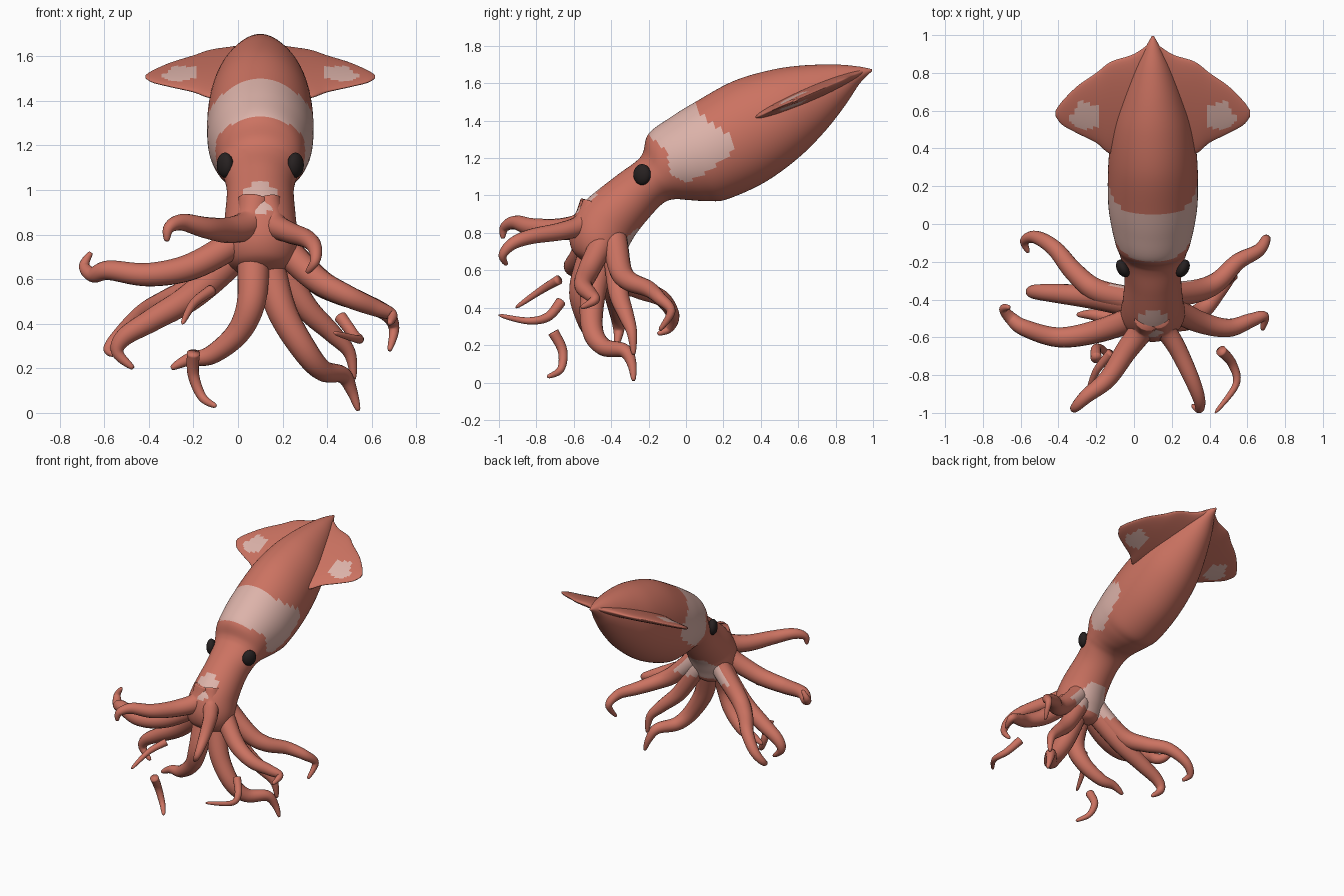
import bpy
import bmesh
from math import cos, sin, pi
from mathutils import Vector

cube = bpy.data.objects.get("Cube")
if cube:
    bpy.data.objects.remove(cube, do_unlink=True)

MID = 0.1  # the body sits slightly to its left of centre


def make_material(name, rgb):
    mat = bpy.data.materials.new(name)
    mat.use_nodes = True
    colour = (*rgb, 1)
    mat.diffuse_color = colour
    mat.node_tree.nodes["Principled BSDF"].inputs["Base Color"].default_value = colour
    return mat


CORAL = make_material("coral skin", (.60, .17, .12))
PALE = make_material("pale patch", (.72, .45, .40))
BLACK = make_material("dark eye", (.02, .015, .015))


def smooth(keys, steps):
    """Catmull-Rom interpolation through tuples of any length."""
    padded = [keys[0], *keys, keys[-1]]
    result = []
    for a, b, c, d in zip(padded, padded[1:], padded[2:], padded[3:]):
        for step in range(steps):
            t = step / steps
            result.append(tuple(
                q + t * ((r - p) + t * ((2*p - 5*q + 4*r - s) + t * (3*q - p - 3*r + s))) / 2
                for p, q, r, s in zip(a, b, c, d)))
    result.append(keys[-1])
    return result


def inside(u, v, polygon):
    """Even-odd test of a point against an outline."""
    hit = False
    for (a, b), (c, d) in zip(polygon, polygon[1:] + polygon[:1]):
        if (b > v) != (d > v) and u < a + (v - b) * (c - a) / (d - b):
            hit = not hit
    return hit


def loft(name, rings, sides, is_pale=None):
    """Skin elliptical rings, each a centre with two half-axis vectors."""
    bm = bmesh.new()
    loops = []
    for centre, first, second in rings:
        angles = [2 * pi * k / sides for k in range(sides)]
        loops.append([bm.verts.new(centre + first * cos(a) + second * sin(a)) for a in angles])
    for low, high in zip(loops, loops[1:]):
        for k in range(sides):
            n = (k + 1) % sides
            bm.faces.new((low[k], low[n], high[n], high[k]))
    bm.faces.new(loops[0])
    bm.faces.new(loops[-1])
    bmesh.ops.recalc_face_normals(bm, faces=bm.faces)
    for face in bm.faces:
        face.smooth = True
        if is_pale and is_pale(face.calc_center_median()):
            face.material_index = 1
    mesh = bpy.data.meshes.new(name)
    bm.to_mesh(mesh)
    bm.free()
    mesh.materials.append(CORAL)
    mesh.materials.append(PALE)
    obj = bpy.data.objects.new(name, mesh)
    bpy.context.collection.objects.link(obj)
    return obj


# Pale markings
BAND = [(-.3, 1.34), (-.21, 1.337), (-.1, 1.23), (-.08, 1.11), (-.01, 1.07), (.08, 1.1),
        (.25, 1.23), (.26, 1.3), (.15, 1.38), (.07, 1.45), (.05, 1.6)]
FIN_SPOT = [(.29, .51), (.29, .62), (.39, .66), (.42, .58), (.45, .57), (.42, .52), (.36, .5)]


def body_pale(p):
    side = abs(p.x - MID)
    brow = p.y < -.45 and (side / .08) ** 2 + ((p.z - .965) / .068) ** 2 < 1
    return brow or inside(p.y, p.z, BAND) or belly_pale(p)


def belly_pale(p):
    return p.y > -.38 and .65 < p.z < .82 and abs(p.x - MID) < .06 + (.82 - p.z)


def fin_pale(p):
    return inside(abs(p.x - MID), p.y, FIN_SPOT)


# Mantle and head: dorsal y, z, ventral y, z and half width
body_keys = [
    (-.54, .64, -.42, .60, .06),
    (-.61, .71, -.36, .62, .14),
    (-.62, .82, -.32, .70, .17),
    (-.56, .95, -.27, .79, .16),
    (-.38, 1.10, -.19, .89, .15),
    (-.27, 1.18, -.12, .96, .165),
    (-.23, 1.23, -.06, .98, .18),
    (-.20, 1.33, .02, .975, .20),
    (-.08, 1.42, .12, .97, .225),
    (.05, 1.50, .22, .98, .238),
    (.25, 1.61, .42, 1.07, .235),
    (.45, 1.67, .60, 1.20, .21),
    (.62, 1.695, .74, 1.34, .16),
    (.80, 1.70, .85, 1.48, .10),
    (.92, 1.69, .93, 1.60, .045),
    (.995, 1.675, .995, 1.665, .006),
]
body_rings = []
for ty, tz, by, bz, half in smooth(body_keys, 7):
    top, bottom = Vector((MID, ty, tz)), Vector((MID, by, bz))
    body_rings.append(((top + bottom) / 2, Vector((half, 0, 0)), (top - bottom) / 2))
loft("mantle_and_head", body_rings, 72, body_pale)

# Fins: distance from the middle, rear y, front y and half thickness
fin_keys = [
    (0, .42, .97, .04), (.1, .38, .90, .04), (.22, .37, .86, .032), (.3, .43, .80, .026),
    (.4, .48, .73, .018), (.48, .525, .65, .012), (.515, .57, .60, .005),
]
for side, label in ((1, "left"), (-1, "right")):
    fin_rings = []
    for out, y0, y1, thick in smooth(fin_keys, 6):
        y = (y0 + y1) / 2
        chord = Vector((0, 1, .43)) * (y1 - y0) / 2
        centre = Vector((MID + side * out, y, 1.42 + .43 * (y - .38)))
        fin_rings.append((centre, chord, Vector((0, -.4, .9)) * thick))
    loft(label + "_fin", fin_rings, 48, fin_pale)

# Eyes
for side, label in ((1, "left"), (-1, "right")):
    bpy.ops.mesh.primitive_uv_sphere_add(segments=24, ring_count=16, radius=1,
                                         location=(MID + side * .158, -.235, 1.112))
    eye = bpy.context.object
    eye.name = label + "_eye"
    eye.scale = (.033, .05, .056)
    eye.rotation_euler.z = -side * .5
    eye.data.materials.append(BLACK)
    bpy.ops.object.shade_smooth()


def tube(name, points, thickness, tip=.008, taper=.75):
    """Tapering limb along a smooth path."""
    path = [Vector(p) for p in smooth(points, 7)]
    across = Vector((.3, .5, .8))
    rings = []
    for i, p in enumerate(path):
        along = (path[min(i + 1, len(path) - 1)] - path[max(i - 1, 0)]).normalized()
        across = (across - along * across.dot(along)).normalized()
        radius = tip + thickness * (1 - i / (len(path) - 1)) ** taper
        rings.append((p, across * radius, along.cross(across) * radius))
    loft(name, rings, 16, belly_pale)


def arm(name, *points, thickness=.068):
    """Limb that grows out of the head crown."""
    x, y, z = points[0]
    root = ((x + MID) / 2, (y - .44) / 2, z + .1)
    tube(name, [root, *points], thickness)


# Arms on the right side
arm("right_rear_arm", (-.02, -.40, .72), (-.2, -.35, .56), (-.32, -.25, .5),
    (-.42, -.13, .45), (-.52, -.07, .36), (-.58, -.09, .29), (-.56, -.15, .26))
arm("right_side_arm", (-.02, -.42, .7), (-.2, -.39, .53), (-.38, -.37, .42),
    (-.51, -.36, .34), (-.54, -.36, .27), (-.47, -.37, .2), thickness=.075)
arm("right_long_arm", (0, -.5, .78), (-.2, -.57, .66), (-.4, -.6, .62), (-.58, -.55, .64),
    (-.65, -.5, .62), (-.69, -.45, .66), (-.66, -.44, .72))
arm("right_front_arm", (.05, -.55, .85), (-.04, -.67, .82), (-.14, -.82, .83),
    (-.25, -.91, .855), (-.31, -.97, .83), (-.32, -.98, .77))
arm("right_lower_arm", (.07, -.5, .7), (.06, -.56, .5), (0, -.54, .36),
    (-.12, -.5, .26), (-.22, -.48, .24), (-.3, -.48, .2), thickness=.078)

# Arms on the left side
arm("left_front_arm", (.16, -.55, .85), (.23, -.66, .81), (.31, -.83, .78),
    (.345, -.93, .74), (.345, -.98, .68), (.31, -.96, .63), thickness=.055)
arm("left_side_arm", (.2, -.45, .75), (.35, -.52, .6), (.5, -.55, .52),
    (.62, -.51, .47), (.69, -.49, .44), (.68, -.56, .4))
arm("left_rear_arm", (.2, -.38, .75), (.35, -.35, .6), (.45, -.3, .54),
    (.55, -.2, .5), (.66, -.14, .45), (.7, -.08, .38), (.68, -.14, .28))
arm("left_lower_arm", (.14, -.46, .65), (.2, -.5, .45), (.3, -.5, .28), (.38, -.44, .19),
    (.47, -.33, .17), (.51, -.29, .1), (.54, -.28, .01), thickness=.075)
arm("left_inner_arm", (.18, -.38, .68), (.3, -.36, .48), (.42, -.32, .36),
    (.5, -.29, .27), (.52, -.28, .15))

# Loose curled tips
tube("left_loose_tip", [(.46, -.67, .43), (.52, -.74, .35), (.54, -.85, .33), (.43, -1, .36)],
     .025, .004, .5)
tube("right_loose_tip", [(-.12, -.68, .55), (-.2, -.78, .49), (-.25, -.91, .4)], .022, .004, .5)
tube("lower_loose_tip", [(-.2, -.71, .27), (-.2, -.66, .17), (-.16, -.67, .07), (-.1, -.74, .03)],
     .024, .006, .5)
